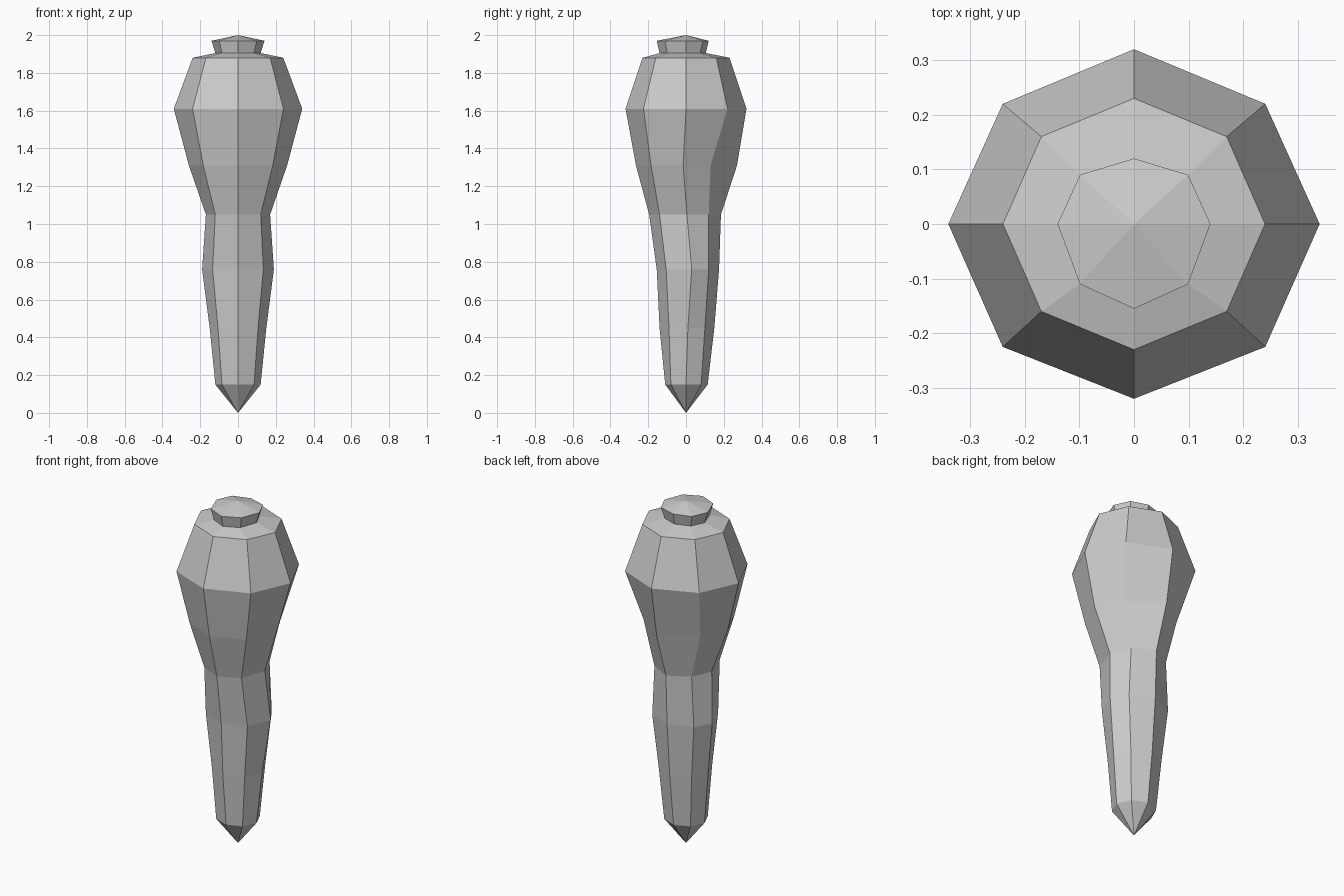
import bpy, bmesh

if "Cube" in bpy.data.objects:
    bpy.data.objects.remove(bpy.data.objects["Cube"])

K = 0.707


def loft(name, rings, bottom=None, top=None):
    """Skin eight-sided rings; each is (z, x radius, front y, front diagonal y,
    side y, back diagonal y, back y). Optional apex heights close the ends."""
    bm = bmesh.new()
    loops = []
    for z, r, f, fd, s, bd, b in rings:
        pts = [(r, s), (K * r, bd), (0, b), (-K * r, bd),
               (-r, s), (-K * r, fd), (0, f), (K * r, fd)]
        loops.append([bm.verts.new((x, y, z)) for x, y in pts])
    for lo, hi in zip(loops, loops[1:]):
        for i in range(8):
            j = (i + 1) % 8
            bm.faces.new((lo[i], lo[j], hi[j], hi[i]))
    for loop, z in ((loops[0], bottom), (loops[-1], top)):
        if z is not None:
            apex = bm.verts.new((0, 0, z))
            for i in range(8):
                bm.faces.new((loop[i], loop[(i + 1) % 8], apex))
    bmesh.ops.recalc_face_normals(bm, faces=bm.faces)
    mesh = bpy.data.meshes.new(name)
    bm.to_mesh(mesh)
    bm.free()
    ob = bpy.data.objects.new(name, mesh)
    bpy.context.collection.objects.link(ob)
    return ob


neck = (1.905, 0.12, -0.14, -0.10, 0.0, 0.075, 0.105)

# Tapered, slightly bent body with a pointed foot and a wide shoulder
loft("body", [
    (0.15, 0.12, -0.11, -0.08, 0.0, 0.08, 0.115),
    (0.45, 0.15, -0.14, -0.09, 0.01, 0.10, 0.15),
    (0.76, 0.19, -0.155, -0.105, 0.03, 0.12, 0.175),
    (1.05, 0.17, -0.195, -0.14, 0.005, 0.12, 0.185),
    (1.31, 0.26, -0.265, -0.185, -0.015, 0.13, 0.27),
    (1.61, 0.34, -0.32, -0.225, 0.0, 0.22, 0.32),
    (1.88, 0.24, -0.23, -0.16, 0.0, 0.16, 0.23),
    neck,
], bottom=0.0)

# Flared stub on top with a shallow pointed lid
loft("cap", [
    neck,
    (1.97, 0.14, -0.155, -0.11, 0.0, 0.09, 0.12),
], top=2.0)
